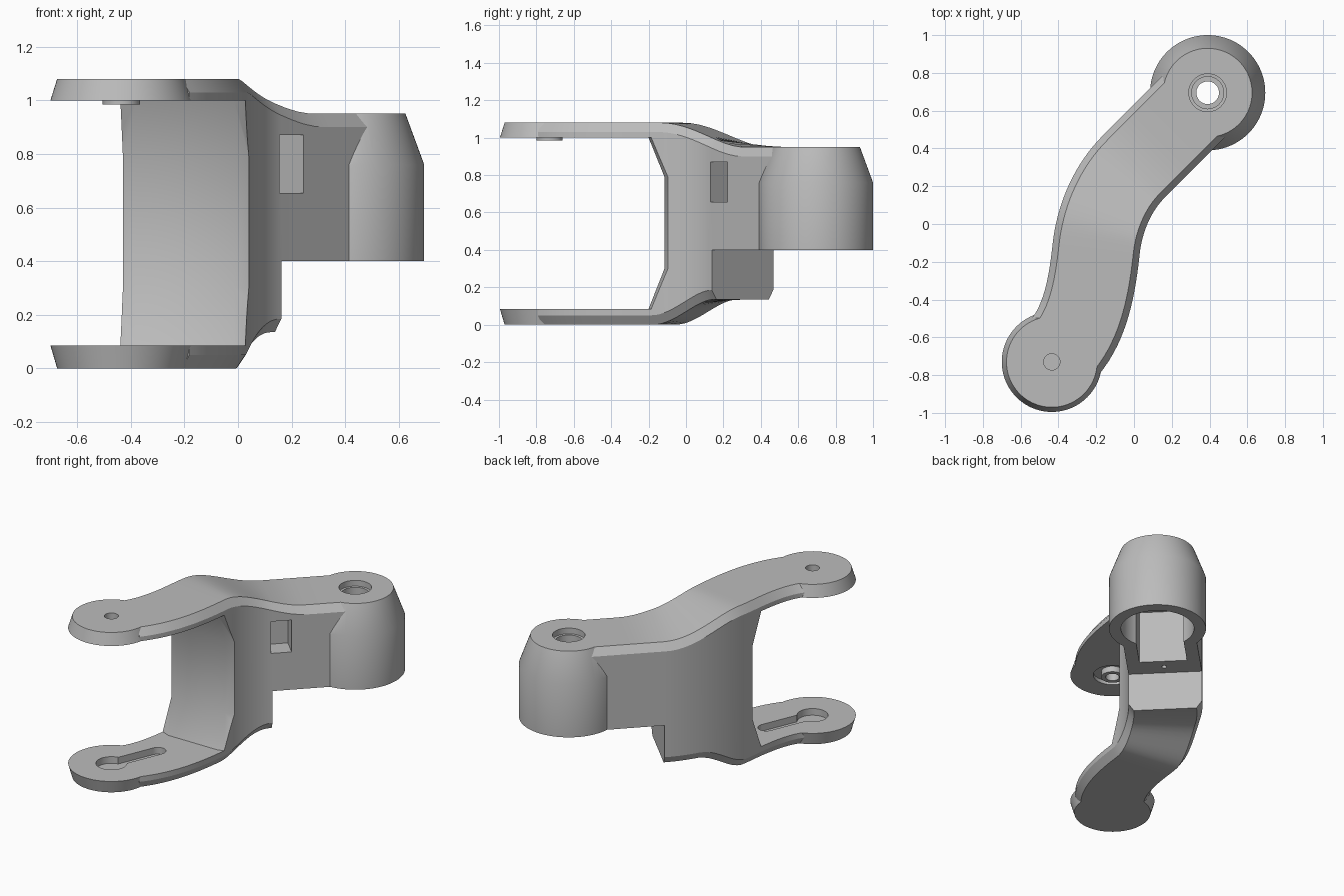
import bpy, bmesh, math
from mathutils import Vector
from mathutils.geometry import interpolate_bezier

cube = bpy.data.objects.get("Cube")
if cube:
    bpy.data.objects.remove(cube, do_unlink=True)

grey = bpy.data.materials.new("plain_grey")
grey.use_nodes = True
grey.diffuse_color = (0.5, 0.5, 0.5, 1)
grey.node_tree.nodes["Principled BSDF"].inputs["Base Color"].default_value = (0.5, 0.5, 0.5, 1)

PIVOT = Vector((-0.435, -0.73))     # fork end axis
HUB = Vector((0.39, 0.695))         # rear hub axis
ALONG = Vector((1, 1)).normalized() # direction of the rear straight
HALF = 0.232                        # half width of the arm


def loft(name, rings):
    """Skin a list of equal point rings and cap both ends."""
    bm = bmesh.new()
    rows = [[bm.verts.new(p) for p in ring] for ring in rings]
    n = len(rows[0])
    for a, b in zip(rows, rows[1:]):
        for i in range(n):
            j = (i + 1) % n
            bm.faces.new((a[i], a[j], b[j], b[i]))
    bm.faces.new(rows[0])
    bm.faces.new(rows[-1])
    bmesh.ops.recalc_face_normals(bm, faces=bm.faces)
    mesh = bpy.data.meshes.new(name)
    bm.to_mesh(mesh)
    bm.free()
    mesh.materials.append(grey)
    obj = bpy.data.objects.new(name, mesh)
    bpy.context.collection.objects.link(obj)
    return obj


def turned(name, centre, profile, sides=96):
    """Round part from (radius, height) pairs."""
    angles = [2 * math.pi * i / sides for i in range(sides)]
    return loft(name, [[(centre.x + r * math.cos(a), centre.y + r * math.sin(a), z)
                        for a in angles] for r, z in profile])


def bar(name, start, end, half, low, high):
    """Upright block between two plan points."""
    side = (end - start).normalized() * half
    side = Vector((side.y, -side.x))
    plan = [start + side, end + side, end - side, start - side]
    return loft(name, [[(p.x, p.y, z) for p in plan] for z in (low, high)])


def combine(target, other, operation):
    """Apply a boolean and discard the second object."""
    mod = target.modifiers.new(operation, "BOOLEAN")
    mod.operation, mod.solver, mod.object = operation, "EXACT", other
    bpy.context.view_layer.update()
    graph = bpy.context.evaluated_depsgraph_get()
    mesh = bpy.data.meshes.new_from_object(target.evaluated_get(graph))
    target.modifiers.clear()
    target.data = mesh
    bpy.data.objects.remove(other, do_unlink=True)


def ease(p, start, end):
    """Smooth step across the arm, used for both bent surfaces."""
    t = (p.x * 0.3 + p.y * 0.954 - start) / (end - start)
    t = min(max(t, 0), 1)
    return t * t * (3 - 2 * t)


def top(p):
    return 1.08 - 0.13 * ease(p, -0.13, 0.38)


def bottom(p):
    return 0.135 * ease(p, -0.17, 0.18)


# Centre line: bend out of the fork, bend into the rear straight
front, middle, bend = Vector((-0.365, -0.65)), Vector((-0.2, -0.13)), HUB - ALONG * 0.555
front_dir, middle_dir = Vector((0.64, 0.77)), Vector((0.11, 0.994))
path = interpolate_bezier(front, front + front_dir * 0.18, middle - middle_dir * 0.18, middle, 18)
path += interpolate_bezier(middle, middle + middle_dir * 0.16, bend - ALONG * 0.16, bend, 18)[1:]
path = [Vector(p[:2]) for p in path]
path += [bend + ALONG * 0.06 * i for i in range(1, 9)]

# Arm body: chamfered section swept along the centre line
sections = []
for i, p in enumerate(path):
    run = (path[min(i + 1, len(path) - 1)] - path[max(i - 1, 0)]).normalized()
    across = Vector((run.y, -run.x))
    ring = []
    for surface, sign, order in ((top, -1, (1, -1)), (bottom, 1, (-1, 1))):
        for edge in order:
            pair = []
            for inset, drop in ((0, 0.05), (0.034, 0)):
                q = p + across * edge * (HALF - inset)
                pair.append((q.x, q.y, surface(q) + sign * drop))
            ring += pair if edge == order[0] else pair[::-1]
    sections.append(ring)
arm = loft("fork_arm", sections)

# Fork opening with slanted corners and bevelled side edges
gap = [(-0.2, 0.085), (-0.115, 0.3), (-0.115, 0.79), (-0.2, 1.0)]
rings = []
for x, shift in ((-0.8, 0.17), (-0.38, 0), (-0.015, 0), (0.4, 0.14)):
    rings.append([(x, -1.5, 0.085)] + [(x, y + shift, z) for y, z in gap] + [(x, -1.5, 1.0)])
combine(arm, loft("gap_cutter", rings), "DIFFERENCE")

# Raised underside behind the step
combine(arm, bar("step_cutter", bend, bend + ALONG, 0.6, -0.3, 0.4), "DIFFERENCE")

# Round fork ends and rear hub
combine(arm, turned("upper_end", PIVOT, [(0.265, 1.0), (0.24, 1.08)]), "UNION")
combine(arm, turned("lower_end", PIVOT, [(0.24, 0), (0.265, 0.085)]), "UNION")
combine(arm, turned("hub", HUB, [(0.305, 0.4), (0.305, 0.76), (0.235, 0.95)]), "UNION")

# Hub bore, underside pocket, stepped shaft hole
window = Vector((0.205, 0.172))
inward = Vector((-1, 1)).normalized()
slot_end = PIVOT + Vector((0.13, 0.31))
cutters = [
    turned("bore", HUB, [(0.23, 0.3), (0.23, 0.72)]),
    bar("pocket", HUB - ALONG * 0.41, HUB, 0.15, 0.3, 0.76),
    turned("shaft_hole", HUB, [(0.06, 0.6), (0.06, 1.2)], 48),
    turned("bearing_seat", HUB, [(0.085, 0.85), (0.085, 0.91), (0.1, 0.911), (0.1, 1.1)], 48),
    turned("screw_hole", HUB - ALONG * 0.48, [(0.016, 0.3), (0.016, 0.5)], 24),
    # Side window
    bar("window", window - inward * 0.1, window + inward * 0.14, 0.064, 0.655, 0.87),
    # Pivot hole and ring groove in the upper end
    turned("pivot_hole", PIVOT, [(0.043, 0.9), (0.043, 1.2)], 48),
    turned("pivot_groove", PIVOT, [(0.12, 0.9), (0.12, 1.025)], 48),
    # Keyhole recess in the lower end
    turned("recess", PIVOT, [(0.095, 0.04), (0.095, 0.3)], 48),
    bar("slot", PIVOT, slot_end, 0.05, 0.04, 0.3),
    turned("slot_tip", slot_end, [(0.05, 0.04), (0.05, 0.3)], 48),
]
for cutter in cutters:
    combine(arm, cutter, "DIFFERENCE")

# Collar around the pivot hole
collar = turned("pivot_collar", PIVOT, [(0.07, 0.985), (0.07, 1.03)], 48)
combine(collar, turned("collar_hole", PIVOT, [(0.043, 0.9), (0.043, 1.2)], 48), "DIFFERENCE")

for obj in (arm, collar):
    bpy.ops.object.select_all(action="DESELECT")
    obj.select_set(True)
    bpy.context.view_layer.objects.active = obj
    bpy.ops.object.shade_smooth_by_angle(angle=math.radians(25))
